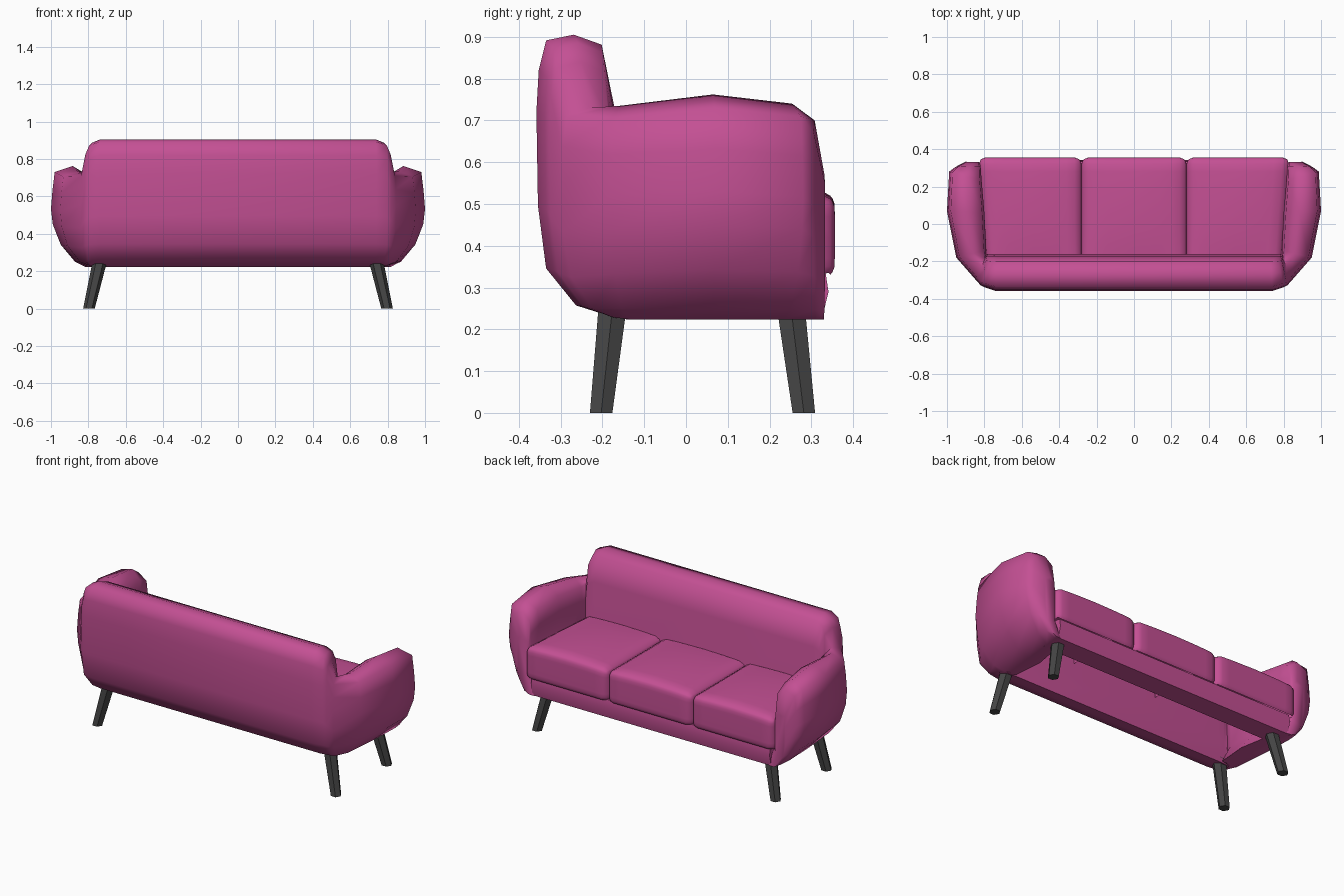
import bpy, bmesh, math
from mathutils import Vector

cube = bpy.data.objects.get("Cube")
if cube:
    bpy.data.objects.remove(cube, do_unlink=True)


def material(name, rgb):
    m = bpy.data.materials.new(name)
    m.use_nodes = True
    m.diffuse_color = (*rgb, 1)
    bsdf = next(n for n in m.node_tree.nodes if n.type == 'BSDF_PRINCIPLED')
    bsdf.inputs["Base Color"].default_value = (*rgb, 1)
    return m


PINK = material("pink_fabric", (0.55, 0.08, 0.295))
GREY = material("dark_grey_wood", (0.06, 0.06, 0.06))
FLOOR = 0.223  # height of the underside of the upholstery


def finish(name, bm, mat, angle):
    mesh = bpy.data.meshes.new(name)
    bm.to_mesh(mesh)
    bm.free()
    mesh.materials.append(mat)
    ob = bpy.data.objects.new(name, mesh)
    bpy.context.collection.objects.link(ob)
    bpy.ops.object.select_all(action='DESELECT')
    ob.select_set(True)
    bpy.context.view_layer.objects.active = ob
    bpy.ops.object.shade_smooth_by_angle(angle=math.radians(angle))


def loft(name, rings, mat, angle):
    """Skin closed rings of equal length and cap both ends."""
    bm = bmesh.new()
    loops = [[bm.verts.new(p) for p in ring] for ring in rings]
    n = len(loops[0])
    for a, b in zip(loops, loops[1:]):
        for i in range(n):
            j = (i + 1) % n
            bm.faces.new((a[i], a[j], b[j], b[i]))
    bm.faces.new(loops[0])
    bm.faces.new(loops[-1])
    bmesh.ops.recalc_face_normals(bm, faces=bm.faces)
    finish(name, bm, mat, angle)


# Shell sections: (across from inner to outer, share of the height)
BACK = [(-.2, 0), (.14, .02), (.49, .05), (.875, .18), (.98, .4), (1, .73),
        (.97, .875), (.875, .98), (.52, 1), (.16, .965), (0, .75), (-.03, .24)]
ARM = [(-.5, 0), (-.1, 0), (.32, .05), (.74, .22), (.95, .42), (1, .57),
       (.96, .76), (.9, .94), (.42, 1), (.06, .92), (0, .75), (0, .26)]

# Stations from the middle of the back round to the arm front:
# inner point, outer point, top height, blend from back to arm section
STATIONS = [
    ((0, -.172), (0, -.358), .905, 0),
    ((.73, -.172), (.74, -.358), .905, 0),
    ((.765, -.172), (.80, -.338), .885, 0),
    ((.785, -.172), (.82, -.328), .84, .1),
    ((.79, -.17), (.845, -.30), .73, .5),
    ((.79, -.14), (.95, -.18), .735, .9),
    ((.80, .06), (1.0, .07), .762, 1),
    ((.815, .235), (.988, .28), .74, 1),
    ((.82, .31), (.955, .305), .70, 1),
    ((.825, .33), (.90, .333), .57, 1),
]


def section(station, side):
    inner, outer, top, k = station
    inner, outer = Vector(inner), Vector(outer)
    ring = []
    for (t0, h0), (t1, h1) in zip(BACK, ARM):
        p = inner.lerp(outer, t0 + (t1 - t0) * k)
        ring.append((p.x * side, p.y, FLOOR + (h0 + (h1 - h0) * k) * (top - FLOOR)))
    return ring


# Back and arms as one wrapped, hollow-bottomed shell
rings = [section(s, -1) for s in reversed(STATIONS[1:])]
rings += [section(s, 1) for s in STATIONS]
loft("back_and_arms", rings, PINK, 70)

# Front rail below the cushions
RAIL = [(.2, FLOOR), (.325, FLOOR), (.341, .29), (.334, .335), (.2, .35)]
loft("front_rail", [[(x, y, z) for y, z in RAIL] for x in (-.797, .797)], PINK, 40)


def hidden(face):
    """Cushion cells left open: bottom, rear and the flat part of the sides."""
    c = face.calc_center_median()
    flat_side = abs(c.x) > .99 and c.y < .75 and c.z < .25
    return c.z < -.99 or c.y < -.99 or flat_side


# Seat cushions: tight, crowned, open-bottomed covers; outer ones widen forwards
def cushion(name, side):
    half = Vector((.281, .259, .1))
    r = .036
    bm = bmesh.new()
    bmesh.ops.create_cube(bm, size=2)
    bmesh.ops.subdivide_edges(bm, edges=bm.edges[:], cuts=7, use_grid_fill=True)
    bmesh.ops.recalc_face_normals(bm, faces=bm.faces)
    bmesh.ops.delete(bm, geom=[f for f in bm.faces if hidden(f)], context='FACES')
    for v in bm.verts:
        u = Vector([math.copysign(abs(c) ** .5, c) for c in v.co])
        p = Vector([a * b for a, b in zip(u, half)])
        core = Vector([max(r - h, min(h - r, c)) for c, h in zip(p, half)])
        core.y = min(p.y, half.y - r)  # rear edge runs straight into the back
        off = p - core
        if off.length > 0:
            p = core + off.normalized() * r
        if u.z > 0:
            p.z += .025 * (1 - u.x ** 2) * (1 - .6 * u.y ** 2)
        if side:
            width = .51 + .04 * (p.y / half.y + 1) / 2
            p.x = side * (.281 + (p.x / half.x + 1) / 2 * width)
            if side < 0:
                p.x = min(p.x, -.281)
        v.co = p + Vector((0, .097, .42))
    if side < 0:
        bmesh.ops.reverse_faces(bm, faces=bm.faces[:])
    finish(name, bm, PINK, 70)


for label, side in (("left", 1), ("middle", 0), ("right", -1)):
    cushion(label + "_seat_cushion", side)


# Splayed, tapered legs
def leg(name, side, foot_y, top_y):
    def ring(x, y, z, rad):
        turns = [math.tau * i / 6 for i in range(6)]
        return [(side * (x + rad * math.cos(a)), y + rad * math.sin(a), z) for a in turns]
    loft(name, [ring(.797, foot_y, 0, .031), ring(.737, top_y, .26, .039)], GREY, 20)


for label, side in (("left", 1), ("right", -1)):
    leg(label + "_front_leg", side, -.203, -.175)
    leg(label + "_rear_leg", side, .282, .25)
